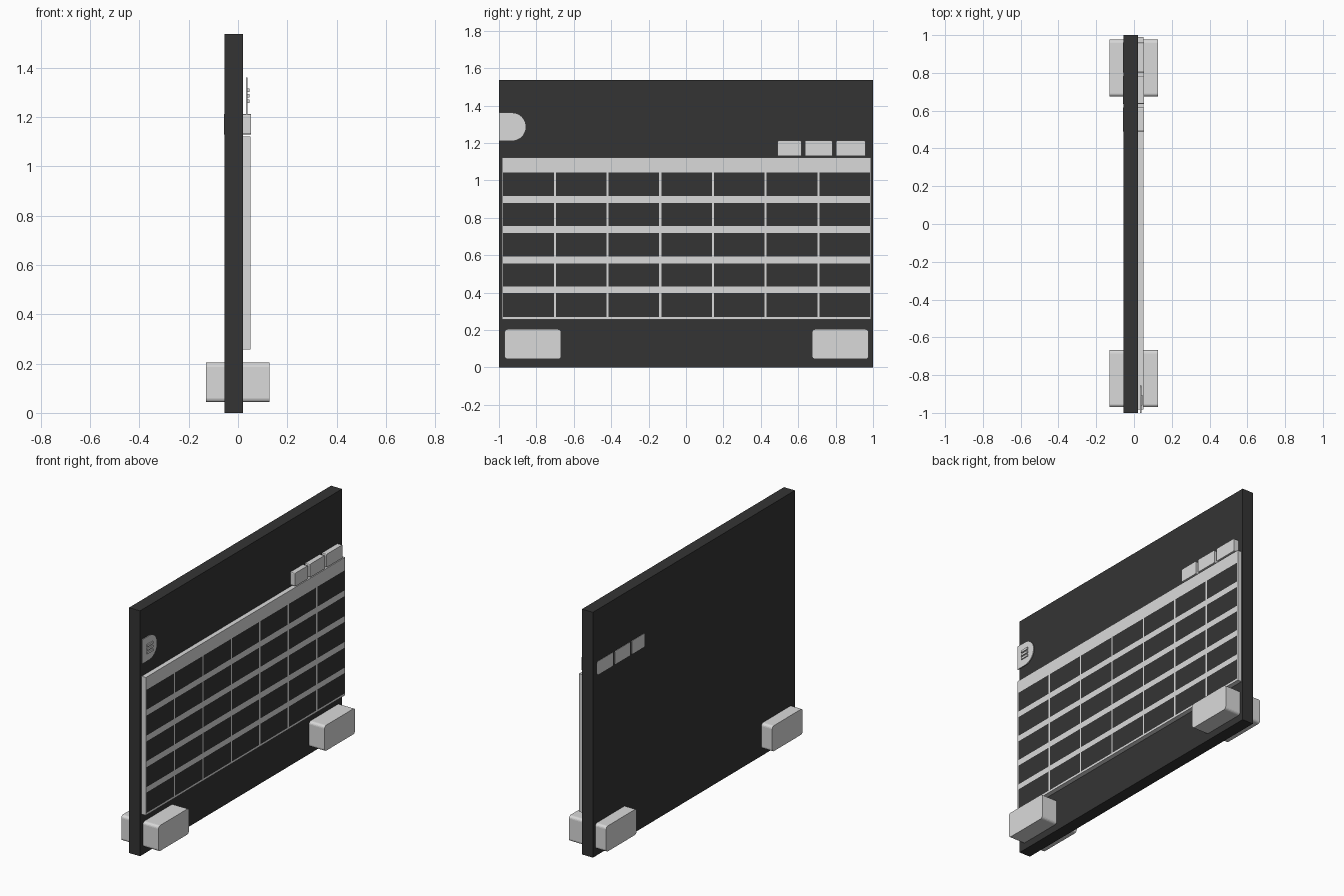
import bpy, bmesh, math

if "Cube" in bpy.data.objects:
    bpy.data.objects.remove(bpy.data.objects["Cube"])


def material(name, r, g, b):
    m = bpy.data.materials.new(name)
    m.diffuse_color = (r, g, b, 1)
    m.use_nodes = True
    m.node_tree.nodes["Principled BSDF"].inputs["Base Color"].default_value = m.diffuse_color
    return m


DARK = material("charcoal", 0.034, 0.034, 0.034)
GREY = material("light grey", 0.7, 0.7, 0.7)


def finish(name, bm, *mats):
    bmesh.ops.recalc_face_normals(bm, faces=bm.faces)
    me = bpy.data.meshes.new(name)
    bm.to_mesh(me)
    bm.free()
    for m in mats:
        me.materials.append(m)
    ob = bpy.data.objects.new(name, me)
    bpy.context.collection.objects.link(ob)
    return ob


def slab(name, profile, x0, x1, mat):
    """Extrude a (y, z) outline along x."""
    bm = bmesh.new()
    face = bm.faces.new([bm.verts.new((x0, y, z)) for y, z in profile])
    ext = bmesh.ops.extrude_face_region(bm, geom=[face])["geom"]
    for v in ext:
        if isinstance(v, bmesh.types.BMVert):
            v.co.x = x1
    return finish(name, bm, mat)


def rounded(y0, y1, z0, z1, r=0.0, n=4):
    """Rectangle outline with rounded corners."""
    if r == 0:
        return [(y0, z0), (y1, z0), (y1, z1), (y0, z1)]
    pts = []
    for k, (cy, cz) in enumerate([(y1 - r, z1 - r), (y0 + r, z1 - r),
                                  (y0 + r, z0 + r), (y1 - r, z0 + r)]):
        for i in range(n + 1):
            a = math.pi / 2 * (k + i / n)
            pts.append((cy + r * math.cos(a), cz + r * math.sin(a)))
    return pts


# Main board
slab("board", rounded(-1, 1, 0, 1.537), -0.055, 0.021, DARK)

# Feet pass through the board near both bottom corners
for side, y0 in (("left", -0.97), ("right", 0.674)):
    slab(side + "_foot", rounded(y0, y0 + 0.302, 0.044, 0.204, 0.017),
         -0.13, 0.128, GREY)

# Header tabs above the table, showing through on the back
for i, (y0, y1) in enumerate([(0.49, 0.618), (0.635, 0.784), (0.802, 0.96)]):
    slab(f"header_tab_{i + 1}", rounded(y0, y1, 1.129, 1.212, 0.006, 2),
         -0.057, 0.053, GREY)

# Table panel: front faces alternate between grey frame and dark cells
Y0, Y1, PITCH, LINE = -0.983, 0.99, 0.2818, 0.0055
ys = [Y0]
for c in range(7):
    ys += [Y0 + c * PITCH + LINE, Y0 + (c + 1) * PITCH - LINE]
ys.append(Y1)
zs = [0.257]
for r in range(5):
    zs += [0.27 + r * 0.1615, 0.398 + r * 0.1615 - (0.003 if r else 0)]
zs.append(1.121)
bm = bmesh.new()
grid = [[bm.verts.new((0.05, y, z)) for z in zs] for y in ys]
for i in range(len(ys) - 1):
    for j in range(len(zs) - 1):
        f = bm.faces.new([grid[i][j], grid[i + 1][j],
                          grid[i + 1][j + 1], grid[i][j + 1]])
        f.material_index = int(i % 2 == 1 and j % 2 == 1)
border = [e for e in bm.edges if e.is_boundary]
ext = bmesh.ops.extrude_edge_only(bm, edges=border)["geom"]
for v in ext:
    if isinstance(v, bmesh.types.BMVert):
        v.co.x = 0.021
    elif isinstance(v, bmesh.types.BMFace):
        v.material_index = 0
bmesh.ops.holes_fill(bm, edges=[e for e in bm.edges if e.is_boundary])
for f in bm.faces:
    if f.calc_center_median().x < 0.049:
        f.material_index = 0
finish("table_panel", bm, GREY, DARK)

# Round-ended menu tab at the left edge, standing off the board
tab = [(-1.0, 1.362), (-1.0, 1.21)]
for i in range(17):
    a = -math.pi / 2 + math.pi * i / 16
    tab.append((-0.931 + 0.076 * math.cos(a), 1.286 + 0.076 * math.sin(a)))
slab("menu_tab", tab, 0.033, 0.039, GREY)

# Three bars on the menu tab
for i in range(3):
    z = 1.264 + i * 0.0225
    slab(f"menu_bar_{i + 1}", rounded(-0.96, -0.904, z - 0.007, z + 0.007),
         0.039, 0.046, GREY)
